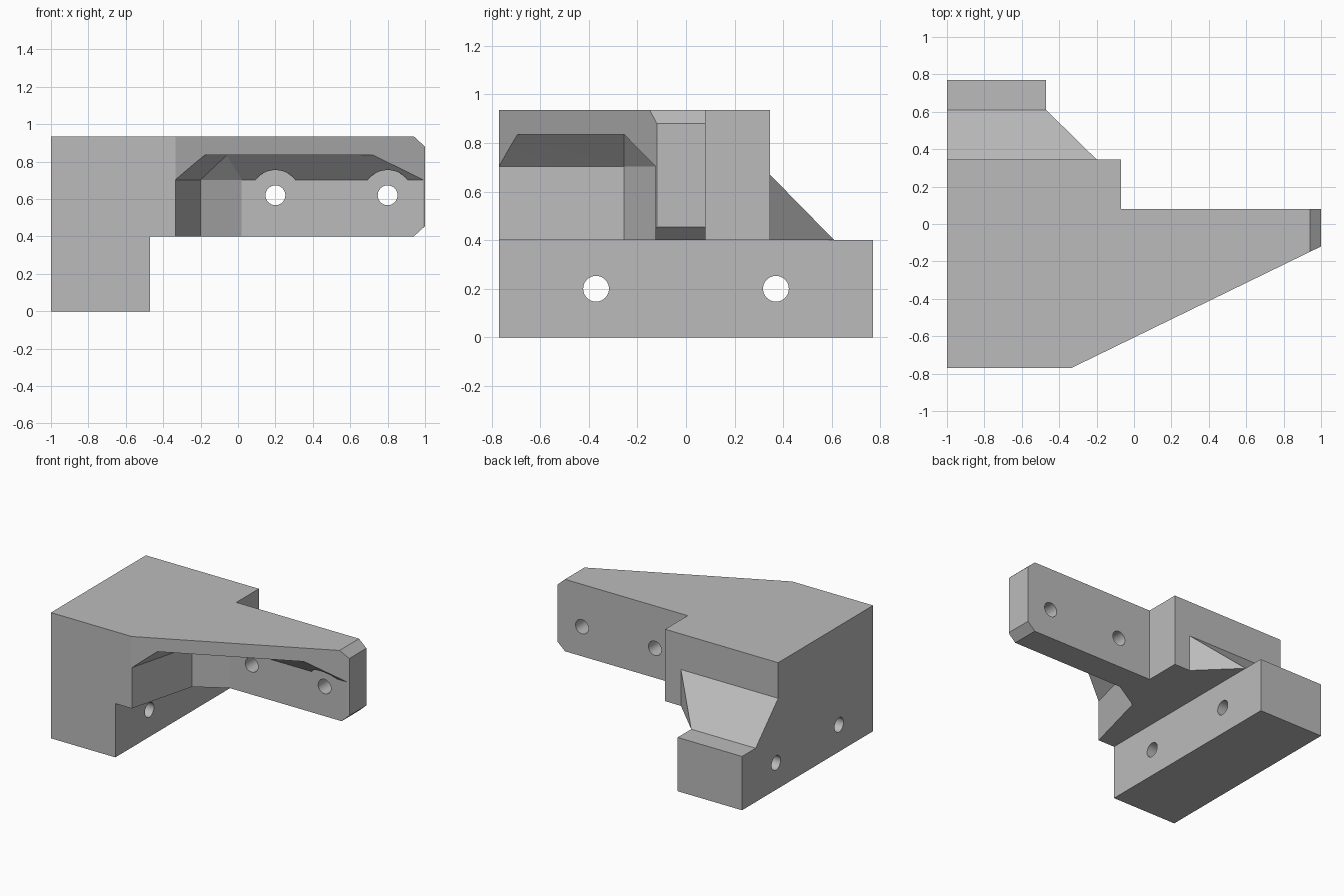
import bpy, bmesh, math
from mathutils import Matrix, Vector

if "Cube" in bpy.data.objects:
    bpy.data.objects.remove(bpy.data.objects["Cube"], do_unlink=True)

grey = bpy.data.materials.new("plain grey")
grey.use_nodes = True
color = (0.5, 0.5, 0.5, 1)
grey.diffuse_color = color
grey.node_tree.nodes["Principled BSDF"].inputs["Base Color"].default_value = color


def finish(name, bm):
    bmesh.ops.recalc_face_normals(bm, faces=bm.faces)
    mesh = bpy.data.meshes.new(name)
    bm.to_mesh(mesh)
    bm.free()
    mesh.materials.append(grey)
    obj = bpy.data.objects.new(name, mesh)
    bpy.context.collection.objects.link(obj)
    return obj


def prism(name, outline, z0, z1):
    """Extrude a plan outline upwards."""
    bm = bmesh.new()
    face = bm.faces.new([bm.verts.new((x, y, z0)) for x, y in outline])
    new = bmesh.ops.extrude_face_region(bm, geom=[face])["geom"]
    verts = [g for g in new if isinstance(g, bmesh.types.BMVert)]
    bmesh.ops.translate(bm, verts=verts, vec=(0, 0, z1 - z0))
    return finish(name, bm)


def hull(name, points):
    """Convex solid around a few corner points."""
    bm = bmesh.new()
    for p in points:
        bm.verts.new(p)
    bmesh.ops.convex_hull(bm, input=bm.verts)
    bmesh.ops.dissolve_limit(bm, angle_limit=0.01, verts=bm.verts, edges=bm.edges)
    return finish(name, bm)


def rod(name, radius, start, end):
    a, b = Vector(start), Vector(end)
    turn = (b - a).to_track_quat("Z", "Y").to_matrix().to_4x4()
    bm = bmesh.new()
    bmesh.ops.create_cone(bm, cap_ends=True, segments=40, radius1=radius,
                          radius2=radius, depth=(b - a).length,
                          matrix=Matrix.Translation((a + b) / 2) @ turn)
    return finish(name, bm)


def combine(target, other, operation):
    mod = target.modifiers.new(operation.lower(), "BOOLEAN")
    mod.operation, mod.solver, mod.object = operation, "EXACT", other
    bpy.context.view_layer.update()
    graph = bpy.context.evaluated_depsgraph_get()
    mesh = bpy.data.meshes.new_from_object(target.evaluated_get(graph))
    target.modifiers.clear()
    target.data = mesh
    bpy.data.objects.remove(other, do_unlink=True)


SHELF, TOP = 0.4, 0.935
BACK, HIP = 0.345, -0.07

# Upper body with the tapering arm
bracket = prism("bracket", [(-1, -0.77), (-0.335, -0.77), (1, -0.12), (1, 0.08),
                            (HIP, 0.08), (HIP, BACK), (-1, BACK)], SHELF, TOP)

# Mounting block below
base = prism("base_block", [(-1, -0.77), (-0.47, -0.77), (-0.47, 0.77), (-1, 0.77)],
             0, SHELF)
combine(bracket, base, "UNION")

# Sloped gusset behind the upper body
gusset = hull("back_gusset", [(-1, BACK, SHELF), (-0.2, BACK, SHELF), (-0.47, 0.61, SHELF),
                              (-1, 0.61, SHELF), (-1, BACK, 0.67), (-0.2, BACK, 0.67)])
combine(bracket, gusset, "UNION")

# Pocket under the front of the arm, with a bevelled ceiling
wall = [(-0.395, -1), (-0.2, -0.255), (0.02, -0.125), (1.2, -0.125), (1.2, -1)]
ceiling = [(-0.26, -1), (-0.06, -0.255), (1.2, -0.255), (1.2, -1)]
pocket = hull("pocket_cutter", [(x, y, z) for z in (0.3, 0.703) for x, y in wall]
              + [(x, y, 0.835) for x, y in ceiling])
combine(bracket, pocket, "DIFFERENCE")

# Bevels on the arm tip, top and bottom
for near, far in ((0.99, 0.825), (0.345, 0.51)):
    tip = hull("tip_cutter", [(x, y, z) for y in (-0.4, 0.3)
                              for x, z in ((0.88, near), (1.06, near), (1.06, far))])
    combine(bracket, tip, "DIFFERENCE")

# Arm screw holes with clearance for the heads
for x in (0.2, 0.8):
    combine(bracket, rod("clearance", 0.135, (x, -0.9, 0.62), (x, -0.125, 0.62)), "DIFFERENCE")
    combine(bracket, rod("arm_hole", 0.053, (x, -0.3, 0.62), (x, 0.3, 0.62)), "DIFFERENCE")

# Base screw holes
for y in (-0.37, 0.37):
    combine(bracket, rod("base_hole", 0.053, (-1.2, y, 0.2), (-0.3, y, 0.2)), "DIFFERENCE")

# Smooth hole walls, sharp edges elsewhere
bpy.ops.object.select_all(action="DESELECT")
bracket.select_set(True)
bpy.context.view_layer.objects.active = bracket
bpy.ops.object.shade_smooth_by_angle(angle=math.radians(12))
